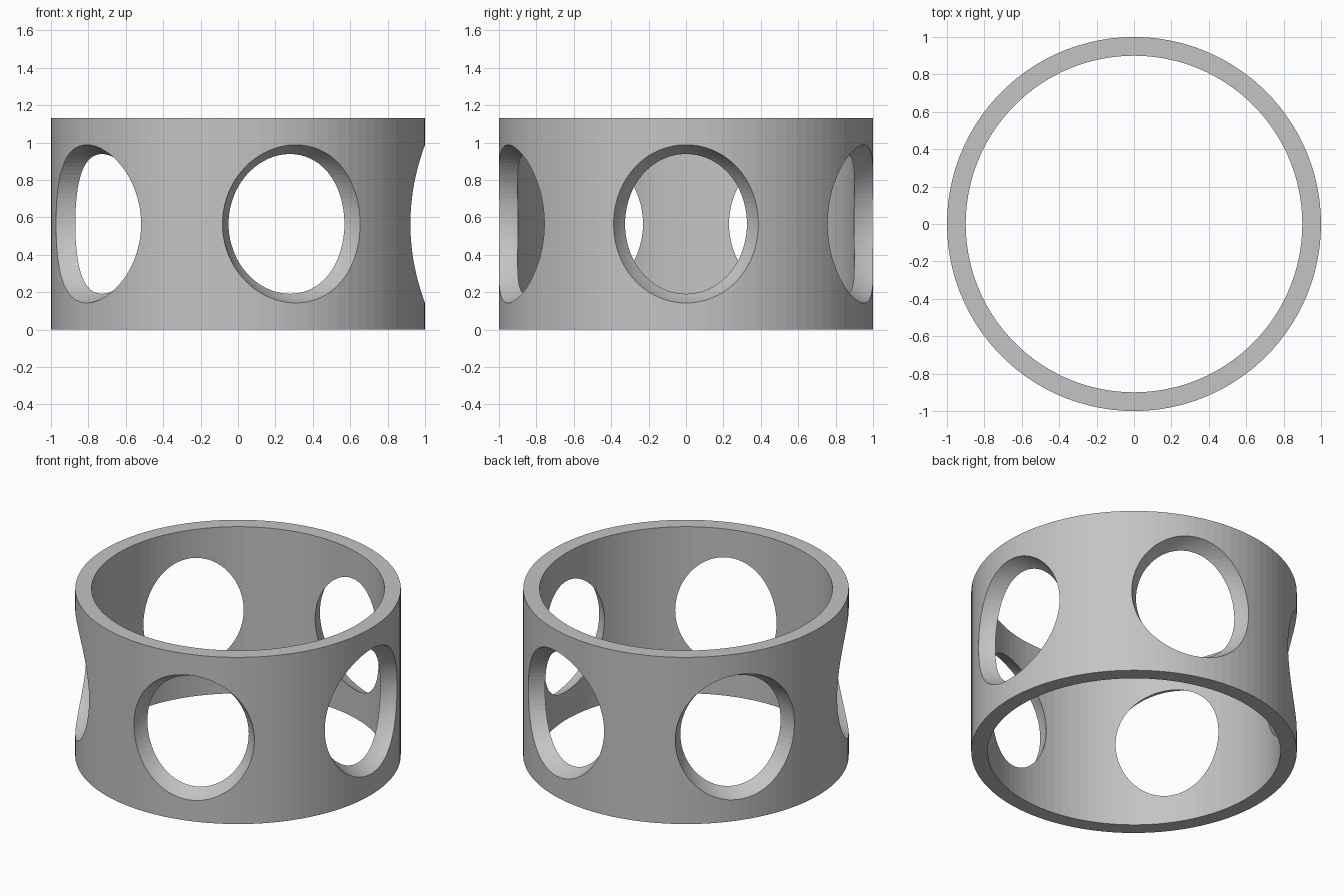
import bpy
import bmesh
import math
from mathutils import Vector

OUTER, INNER, HEIGHT = 1.0, 0.9, 1.13
SEGMENTS = 100
HOLES = 5

default_cube = bpy.data.objects.get("Cube")
if default_cube:
    bpy.data.objects.remove(default_cube, do_unlink=True)

# Plain grey material
grey = bpy.data.materials.new("plain_grey")
grey.use_nodes = True
colour = (0.55, 0.55, 0.55, 1.0)
grey.diffuse_color = colour
grey.node_tree.nodes["Principled BSDF"].inputs["Base Color"].default_value = colour


def make_object(name, bm):
    mesh = bpy.data.meshes.new(name)
    bmesh.ops.recalc_face_normals(bm, faces=bm.faces)
    bm.to_mesh(mesh)
    bm.free()
    mesh.materials.append(grey)
    obj = bpy.data.objects.new(name, mesh)
    bpy.context.collection.objects.link(obj)
    return obj


# Ring band: a rectangular wall section swept around the z axis
bm = bmesh.new()
section = [(INNER, 0), (OUTER, 0), (OUTER, HEIGHT), (INNER, HEIGHT)]
rings = []
for i in range(SEGMENTS):
    a = math.tau * i / SEGMENTS
    rings.append([bm.verts.new((r * math.cos(a), r * math.sin(a), z)) for r, z in section])
for i, ring in enumerate(rings):
    following = rings[(i + 1) % SEGMENTS]
    for j in range(4):
        k = (j + 1) % 4
        bm.faces.new((ring[j], following[j], following[k], ring[k]))
band = make_object("ring_band", bm)

# Spherical cutters, evenly spaced just outside the wall
bm = bmesh.new()
for i in range(HOLES):
    a = math.tau * i / HOLES
    centre = Vector((1.145 * math.cos(a), 1.145 * math.sin(a), HEIGHT / 2))
    ball = bmesh.ops.create_uvsphere(bm, u_segments=SEGMENTS, v_segments=SEGMENTS // 2, radius=0.447)
    bmesh.ops.translate(bm, verts=ball["verts"], vec=centre)
cutter = make_object("hole_cutter", bm)
cutter.hide_render = True

# Cut the round windows through the wall
cut = band.modifiers.new("round_windows", "BOOLEAN")
cut.operation = "DIFFERENCE"
cut.solver = "EXACT"
cut.object = cutter
bpy.context.view_layer.objects.active = band
bpy.ops.object.modifier_apply(modifier=cut.name)
bpy.data.objects.remove(cutter, do_unlink=True)
